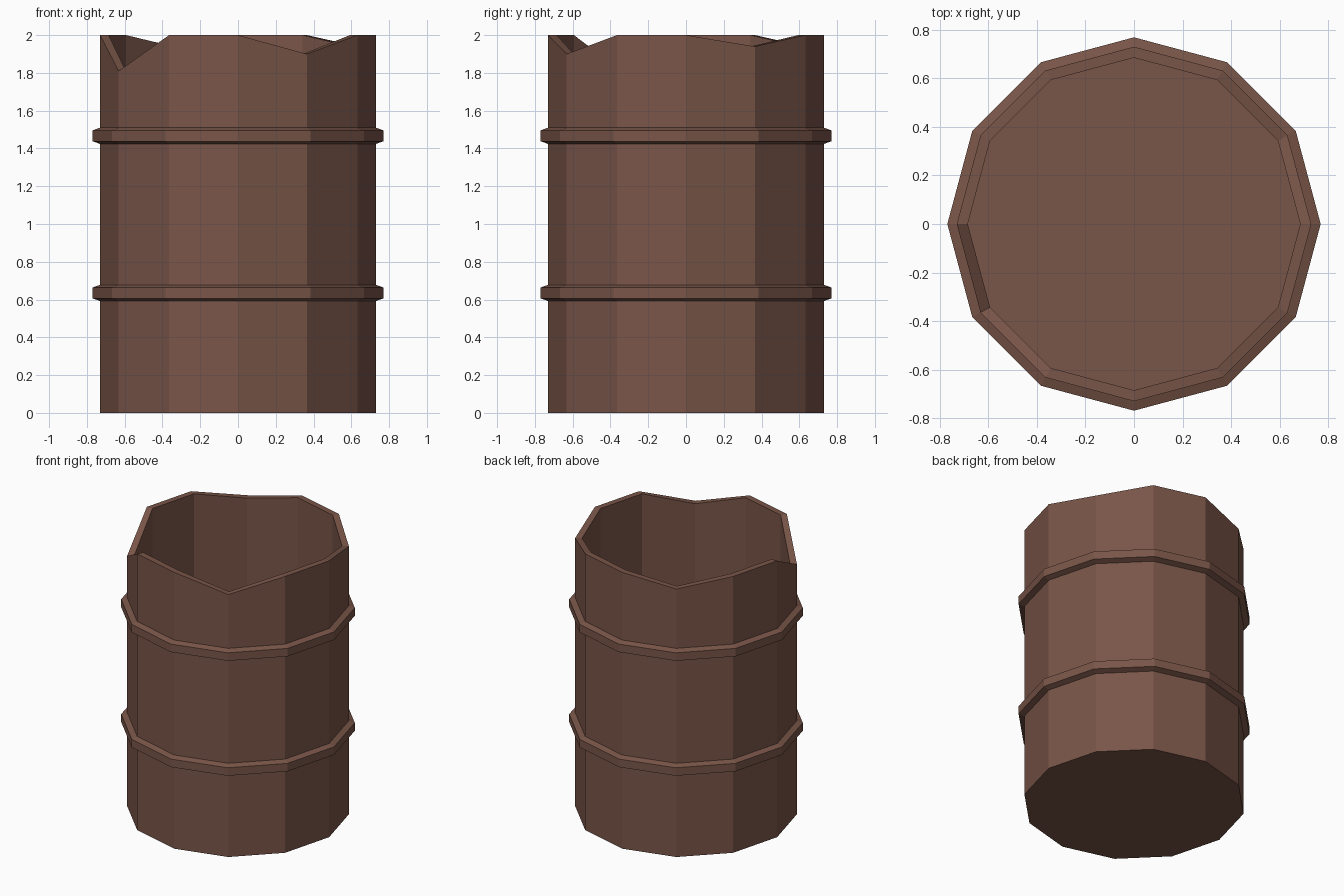
import bpy, bmesh, math

if "Cube" in bpy.data.objects:
    bpy.data.objects.remove(bpy.data.objects["Cube"])

N = 12
wood = bpy.data.materials.new("brown wood")
wood.diffuse_color = (0.191, 0.091, 0.065, 1.0)
wood.use_nodes = True
wood.node_tree.nodes["Principled BSDF"].inputs["Base Color"].default_value = wood.diffuse_color

# Rim height drops at broken corners (corner index -> z)
RIM_DIPS = {1: 1.94, 4: 1.94, 7: 1.81, 10: 1.90}


def loop(bm, r, z):
    """Ring of N vertices; z is a number or a function of the corner index."""
    zf = z if callable(z) else (lambda i: z)
    return [bm.verts.new((r * math.cos(math.tau * i / N),
                          r * math.sin(math.tau * i / N), zf(i)))
            for i in range(N)]


def bridge(bm, a, b):
    for i in range(N):
        j = (i + 1) % N
        bm.faces.new((a[i], a[j], b[j], b[i]))


def finish(bm, name):
    bmesh.ops.recalc_face_normals(bm, faces=bm.faces[:])
    me = bpy.data.meshes.new(name)
    bm.to_mesh(me)
    bm.free()
    me.materials.append(wood)
    ob = bpy.data.objects.new(name, me)
    bpy.context.collection.objects.link(ob)


def rim(i):
    return RIM_DIPS.get(i, 2.0)


# Open barrel body with jagged rim, wall thickness and inner floor
bm = bmesh.new()
profile = [(0.73, 0.0), (0.73, rim), (0.685, rim), (0.685, 0.05)]
loops = [loop(bm, r, z) for r, z in profile]
for a, b in zip(loops, loops[1:]):
    bridge(bm, a, b)
bm.faces.new(loops[0])
bm.faces.new(loops[-1])
finish(bm, "barrel_body")

# Two chamfered hoops around the body
for name, z in (("lower_hoop", 0.635), ("upper_hoop", 1.467)):
    bm = bmesh.new()
    section = [(0.725, -0.045), (0.769, -0.029), (0.769, 0.029), (0.725, 0.045)]
    loops = [loop(bm, r, z + dz) for r, dz in section]
    for k in range(4):
        bridge(bm, loops[k], loops[(k + 1) % 4])
    finish(bm, name)
